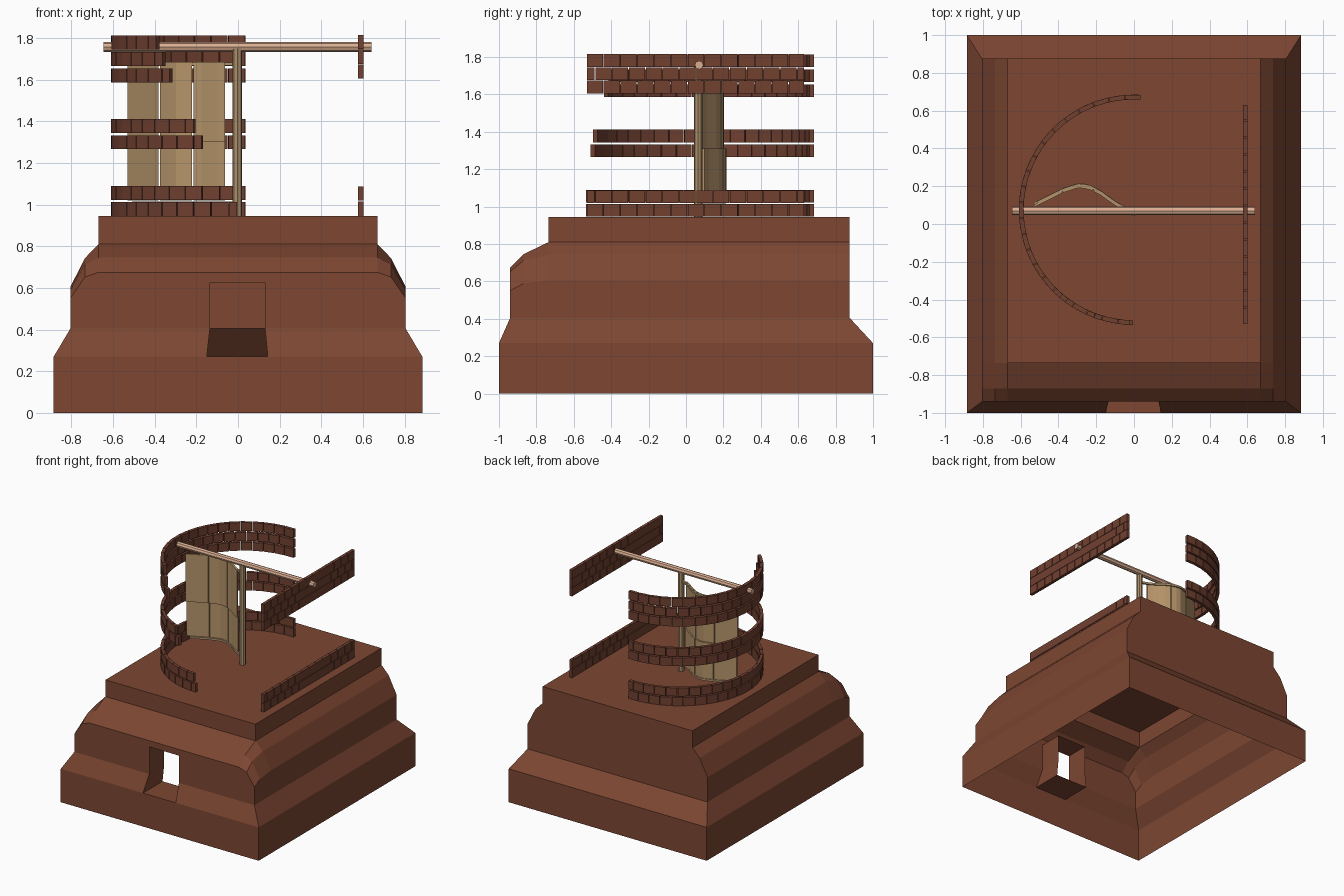
import bpy, bmesh, math
from mathutils import Vector

if "Cube" in bpy.data.objects:
    bpy.data.objects.remove(bpy.data.objects["Cube"])

def material(name, rgb):
    m = bpy.data.materials.new(name)
    m.diffuse_color = (*rgb, 1)
    m.use_nodes = True
    m.node_tree.nodes["Principled BSDF"].inputs["Base Color"].default_value = m.diffuse_color
    return m

CLAY = material("clay brown", (0.205, 0.062, 0.032))
BRICK = material("brick brown", (0.165, 0.052, 0.030))
PLANK = material("tan plank", (0.47, 0.30, 0.145))
POST = material("dull wood", (0.42, 0.28, 0.15))
BEAM = material("pale wood", (0.72, 0.43, 0.29))

def finish(bm, name, mat):
    me = bpy.data.meshes.new(name)
    bm.to_mesh(me)
    bm.free()
    me.materials.append(mat)
    ob = bpy.data.objects.new(name, me)
    bpy.context.collection.objects.link(ob)
    return ob

def face(bm, pts, hint):
    """Face turned so that its normal agrees with the hint."""
    f = bm.faces.new([bm.verts.new(p) for p in pts])
    f.normal_update()
    if f.normal.dot(Vector(hint)) < 0:
        f.normal_flip()

def prism(bm, poly, z0, z1):
    area = sum(a[0] * b[1] - b[0] * a[1] for a, b in zip(poly, poly[1:] + poly[:1]))
    if area < 0:
        poly = poly[::-1]
    lo = [bm.verts.new((x, y, z0)) for x, y in poly]
    hi = [bm.verts.new((x, y, z1)) for x, y in poly]
    bm.faces.new(lo[::-1])
    bm.faces.new(hi)
    for i in range(len(poly)):
        j = (i + 1) % len(poly)
        bm.faces.new((lo[i], lo[j], hi[j], hi[i]))

# ---- Base: open-bottomed shell with rounded shoulders on three sides
HL, HR, HT = -0.135, 0.13, 0.625       # doorway sides and top
xs = [-0.805, -0.735, -0.67, HL, HR, 0.67, 0.735, 0.805]
ys = [-0.94, -0.87, -0.735, 0.875]
dx = [0.205, 0.067, 0, 0, 0, 0, 0.067, 0.205]
dy = [0.135, 0.065, 0, 0]

def P(i, j):
    return (xs[i], ys[j], 0.81 - (dx[i] ** 1.7 + dy[j] ** 1.7) ** (1 / 1.7))

def down(p, z):
    return (p[0], p[1], z)

bm = bmesh.new()
for i in range(7):
    for j in range(3):
        if not (2 <= i <= 4 and j == 2):
            face(bm, [P(i, j), P(i + 1, j), P(i + 1, j + 1), P(i, j + 1)], (0, 0, 1))
    for j, s in ((0, -1), (3, 1)):
        z = HT if (i == 3 and j == 0) else 0.405
        a, b = P(i, j), P(i + 1, j)
        face(bm, [a, b, down(b, z), down(a, z)], (0, s, 0))
for j in range(3):
    for i, s in ((0, -1), (7, 1)):
        a, b = P(i, j), P(i, j + 1)
        face(bm, [a, b, down(b, 0.405), down(a, 0.405)], (s, 0, 0))
# upper plinth
X, Y0, Y1 = 0.67, -0.735, 0.875
face(bm, [(-X, Y0, 0.945), (X, Y0, 0.945), (X, Y1, 0.945), (-X, Y1, 0.945)], (0, 0, 1))
for a, b, h in (((-X, Y0), (X, Y0), (0, -1, 0)), ((-X, Y1), (X, Y1), (0, 1, 0)),
                ((-X, Y0), (-X, Y1), (-1, 0, 0)), ((X, Y0), (X, Y1), (1, 0, 0))):
    face(bm, [(*a, 0.81), (*b, 0.81), (*b, 0.945), (*a, 0.945)], h)
# footing and its slope
lo = [(-0.885, -1), (0.885, -1), (0.885, 1), (-0.885, 1)]
up = [(-0.805, -0.94), (0.805, -0.94), (0.805, 0.875), (-0.805, 0.875)]
for k, h in enumerate(((0, -1, 0), (1, 0, 0), (0, 1, 0), (-1, 0, 0))):
    n = (k + 1) % 4
    face(bm, [(*lo[k], 0), (*lo[n], 0), (*lo[n], 0.27), (*lo[k], 0.27)], h)
    if k:
        face(bm, [(*lo[k], 0.27), (*lo[n], 0.27), (*up[n], 0.405), (*up[k], 0.405)], h)
for s, xb, xt in ((-1, -0.15, HL), (1, 0.143, HR)):
    face(bm, [(s * 0.885, -1, 0.27), (xb, -1, 0.27), (xt, -0.94, 0.405), (s * 0.805, -0.94, 0.405)], (0, -1, 0))
# doorway tunnel
tun = [(-0.15, -1, 0.27), (HL, -0.94, 0.405), (HL, -0.94, HT),
       (HR, -0.94, HT), (HR, -0.94, 0.405), (0.143, -1, 0.27)]
hints = [(1, 0, 0), (1, 0, 0), (0, 0, -1), (-1, 0, 0), (-1, 0, 0), (0, 0, 1)]
for k in range(6):
    a, b = tun[k], tun[(k + 1) % 6]
    face(bm, [a, b, (b[0], -0.75, b[2]), (a[0], -0.75, a[2])], hints[k])
bmesh.ops.remove_doubles(bm, verts=bm.verts, dist=0.0005)
finish(bm, "base_shell", CLAY)

# ---- Brick courses
def spans(start, end, pitch, gap, half):
    t = start
    step = pitch / 2 if half else pitch
    while t < end - gap * 2:
        yield t, min(t + step, end) - gap
        t += step
        step = pitch

def curved_course(bm, z, x_end, half):
    a0 = math.radians(86.7)
    a1 = math.pi + math.acos(-x_end / 0.61)
    for s, e in spans(a0, a1, math.radians(8.15), 0.007, half):
        p = [(r * math.cos(a), 0.075 + r * math.sin(a)) for r, a in
             ((0.585, s), (0.61, s), (0.61, e), (0.585, e))]
        prism(bm, p, z, z + 0.067)

courses = {"curved_wall_lower": [(0.946, 0.0), (1.023, -0.02)],
           "curved_wall_middle": [(1.266, -0.17), (1.344, -0.21)],
           "curved_wall_upper": [(1.587, -0.325), (1.666, -0.36), (1.746, -0.39)]}
for name, rows in courses.items():
    bm = bmesh.new()
    for k, (z, x_end) in enumerate(rows):
        curved_course(bm, z, x_end, k % 2)
    finish(bm, name, BRICK)

for name, zs in (("straight_wall_lower", (0.946, 1.019)),
                 ("straight_wall_upper", (1.605, 1.676, 1.747))):
    bm = bmesh.new()
    for k, z in enumerate(zs):
        for s, e in spans(-0.53, 0.635, 0.09, 0.004, k % 2):
            prism(bm, [(0.577, s), (0.602, s), (0.602, e), (0.577, e)], z, z + 0.068)
    finish(bm, name, BRICK)

# ---- Curved plank door
curve = [(-0.53, 0.10), (-0.46, 0.135), (-0.38, 0.175), (-0.30, 0.202), (-0.24, 0.198),
         (-0.17, 0.16), (-0.11, 0.115), (-0.06, 0.085), (0.0, 0.065)]

def cy(x):
    for (xa, ya), (xb, yb) in zip(curve, curve[1:]):
        if x <= xb:
            return ya + (yb - ya) * (x - xa) / (xb - xa)

def strip(bm, x0, x1, off, t, z0, z1, n):
    pts = [x0 + (x1 - x0) * k / n for k in range(n + 1)]
    front = [(x, cy(x) + off - t / 2) for x in pts]
    back = [(x, cy(x) + off + t / 2) for x in pts]
    prism(bm, front + back[::-1], z0, z1)

bm = bmesh.new()
for x0, x1 in ((-0.53, -0.382), (-0.375, -0.22), (-0.213, -0.062)):
    strip(bm, x0, x1, -0.005, 0.012, 1.30, 1.685, 4)
    strip(bm, x0, x1, 0.008, 0.012, 1.02, 1.31, 4)
finish(bm, "door_planks", PLANK)

bm = bmesh.new()
for z in (1.0, 1.667):
    strip(bm, -0.51, -0.01, 0.004, 0.016, z, z + 0.016, 16)
finish(bm, "door_rails", POST)

# ---- Door post and roof beam
def rod(name, a, b, r, n, mat):
    a, b = Vector(a), Vector(b)
    bm = bmesh.new()
    bmesh.ops.create_cone(bm, cap_ends=True, segments=n, radius1=r, radius2=r, depth=(b - a).length)
    bmesh.ops.rotate(bm, verts=bm.verts, matrix=(b - a).to_track_quat('Z', 'Y').to_matrix())
    bmesh.ops.translate(bm, verts=bm.verts, vec=(a + b) / 2)
    finish(bm, name, mat)

rod("door_post", (-0.003, 0.065, 0.945), (-0.003, 0.065, 1.75), 0.023, 8, POST)
rod("roof_beam", (-0.645, 0.07, 1.757), (0.64, 0.07, 1.757), 0.023, 8, BEAM)
